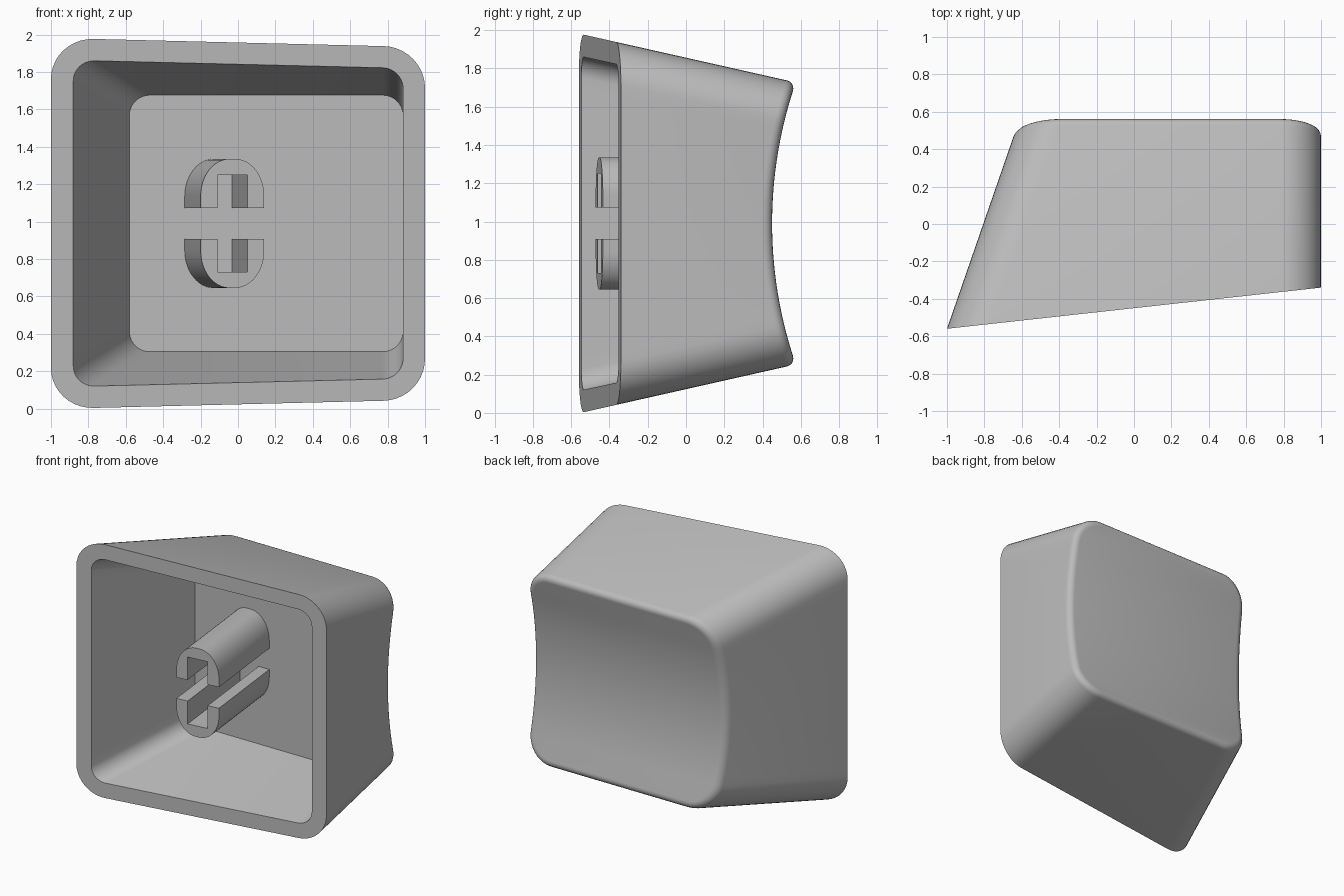
import bpy, bmesh, math

cube = bpy.data.objects.get("Cube")
if cube:
    bpy.data.objects.remove(cube, do_unlink=True)

ZC = 0.99          # mid height
RIM_SLOPE = 0.11   # tilt of the open rim
FLOOR_Y = 0.30     # depth of the cavity

grey = bpy.data.materials.new("light grey plastic")
grey.use_nodes = True
colour = (0.5, 0.5, 0.5, 1)
grey.diffuse_color = colour
grey.node_tree.nodes["Principled BSDF"].inputs["Base Color"].default_value = colour


def rim_y(x, z):
    return -0.56 + RIM_SLOPE * (x + 1)


def dish_y(x, z):
    radius = 2.25
    return 0.45 + radius - math.sqrt(radius ** 2 - (z - ZC) ** 2)


def outer_size(y):
    """Left edge, right edge, half height of the outer wall at depth y."""
    d = y + 0.56
    return -1 + 0.346 * d, 1.0, 0.992 - 0.225 * d


def inner_size(y):
    d = y + 0.55
    return -0.882 + 0.354 * d, 0.883, 0.873 - 0.22 * d


def half_side(steps=10, straight=24):
    """Side of a rounded rectangle, bottom to top: (x side step, z sign, z step, straight factor)."""
    angles = [math.pi / 2 * i / steps for i in range(steps + 1)]
    low = [(1 - math.sin(a), -math.cos(a), -1) for a in angles]
    mid = [(0, 0, -1 + 2 * i / straight) for i in range(1, straight)]
    high = [(x, -c, 1) for x, c, s in reversed(low)]
    return low + mid + high


SIDE = half_side()


def ring(bm, size, surface, radius, inset=0.0, drop=0.0):
    """Rounded rectangle on the tapered wall, laid on a surface y = f(x, z)."""
    verts = []
    for right in (True, False):
        for cx, cz, s in (SIDE if right else reversed(SIDE)):
            y = 0.0
            for _ in range(12):
                left_x, right_x, half = size(y)
                r = radius - inset
                x = right_x - inset - r * cx if right else left_x + inset + r * cx
                z = ZC + s * (half - inset - r) + r * (cz if cz < 0 and s < 0 else abs(cz))
                y = surface(x, z) - drop
            verts.append(bm.verts.new((x, y, z)))
    return verts


def bridge(bm, a, b):
    n = len(a)
    for i in range(n):
        j = (i + 1) % n
        bm.faces.new((a[i], a[j], b[j], b[i]))


def cap(bm, loop):
    """Close a ring with strips running from side to side."""
    n = len(loop)
    for i in range(n // 2 - 1):
        bm.faces.new((loop[i], loop[i + 1], loop[n - 2 - i], loop[n - 1 - i]))


def finish(bm, name, angle):
    bmesh.ops.recalc_face_normals(bm, faces=bm.faces)
    mesh = bpy.data.meshes.new(name)
    bm.to_mesh(mesh)
    bm.free()
    mesh.materials.append(grey)
    obj = bpy.data.objects.new(name, mesh)
    bpy.context.collection.objects.link(obj)
    bpy.ops.object.select_all(action='DESELECT')
    obj.select_set(True)
    bpy.context.view_layer.objects.active = obj
    bpy.ops.object.shade_smooth_by_angle(angle=math.radians(angle))
    return obj


# Hollow cap shell: cavity, rim, tapered wall, rounded lip, dished face
bm = bmesh.new()
floor = ring(bm, inner_size, lambda x, z: FLOOR_Y, 0.11)
rings = [floor, ring(bm, inner_size, rim_y, 0.11), ring(bm, outer_size, rim_y, 0.22)]
LIP = 0.05
for k in range(6):
    a = math.pi / 2 * k / 5
    rings.append(ring(bm, outer_size, dish_y, 0.22,
                      LIP * (1 - math.cos(a)), LIP * (1 - math.sin(a))))
for a, b in zip(rings, rings[1:]):
    bridge(bm, a, b)
cap(bm, floor)
cap(bm, rings[-1])
finish(bm, "cap_shell", 32)

# Slotted stem: two mirrored channel halves, square to the tilted rim
STEM_X, HALF_W, TOP, CORNER = -0.03, 0.17, 0.345, 0.155
SLOT_W, SLOT_TOP, GAP = 0.08, 0.26, 0.082
profile = [(SLOT_W, GAP), (HALF_W, GAP)]
for i in range(13):
    a = math.pi / 2 * i / 12
    profile.append((HALF_W - CORNER + CORNER * math.cos(a),
                    TOP - 0.2 + 0.2 * math.sin(a)))
profile.append((SLOT_W, SLOT_TOP))
outer = profile[1:-1]
outline = outer + [(-x, z) for x, z in reversed(outer)]
outline += [(-SLOT_W, GAP), (-SLOT_W, SLOT_TOP), (SLOT_W, SLOT_TOP), (SLOT_W, GAP)]

for side, name in ((1, "stem_upper"), (-1, "stem_lower")):
    bm = bmesh.new()
    front, back = [], []
    for px, pz in outline:
        x, z = STEM_X + px, ZC + side * pz
        y = rim_y(x, z)
        front.append(bm.verts.new((x, y, z)))
        back.append(bm.verts.new((x - RIM_SLOPE * (FLOOR_Y - y), FLOOR_Y, z)))
    bridge(bm, front, back)
    bm.faces.new(front)
    finish(bm, name, 32)
